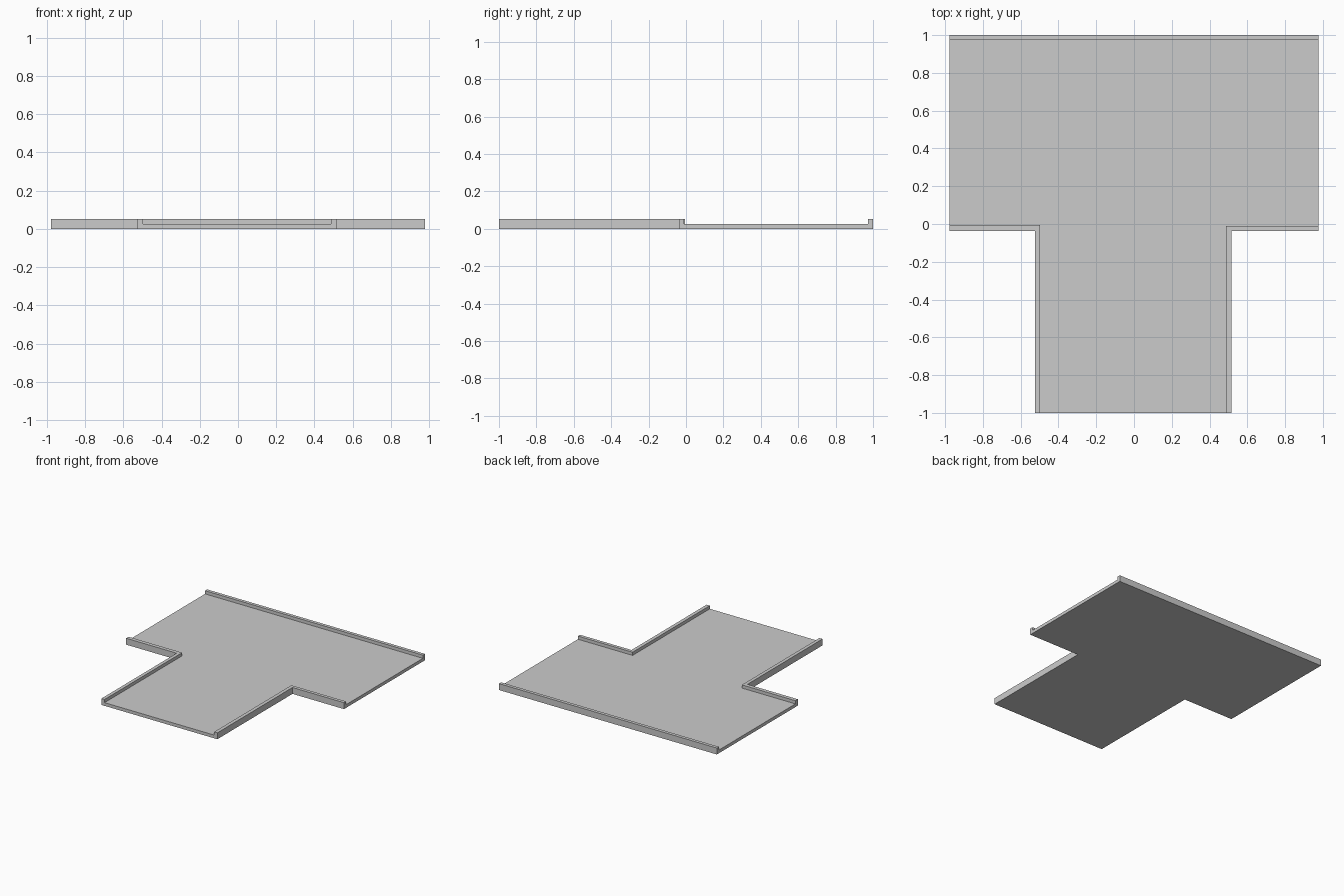
import bpy
import bmesh

cube = bpy.data.objects.get("Cube")
if cube:
    bpy.data.objects.remove(cube, do_unlink=True)

# One plain grey for the whole tile
grey = bpy.data.materials.new("stone_grey")
grey.use_nodes = True
colour = (0.6, 0.6, 0.6, 1)
grey.diffuse_color = colour
grey.node_tree.nodes["Principled BSDF"].inputs["Base Color"].default_value = colour


def t_prism(name, bar_x, back, stem, shoulders, front, bottom, top):
    """T-shaped outline extruded upward; stem and shoulders give (right, left) values."""
    outline = [(-bar_x, back), (-bar_x, shoulders[0]), (stem[0], shoulders[0]),
               (stem[0], front), (stem[1], front), (stem[1], shoulders[1]),
               (bar_x, shoulders[1]), (bar_x, back)]
    bm = bmesh.new()
    base = bm.faces.new([bm.verts.new((x, y, bottom)) for x, y in outline])
    raised = bmesh.ops.extrude_face_region(bm, geom=[base])["geom"]
    verts = [v for v in raised if isinstance(v, bmesh.types.BMVert)]
    bmesh.ops.translate(bm, verts=verts, vec=(0, 0, top - bottom))
    bmesh.ops.recalc_face_normals(bm, faces=bm.faces)
    mesh = bpy.data.meshes.new(name)
    bm.to_mesh(mesh)
    bm.free()
    mesh.materials.append(grey)
    obj = bpy.data.objects.new(name, mesh)
    bpy.context.collection.objects.link(obj)
    return obj


# Full-height tile, then a channel that runs out through the three open ends
tile = t_prism("junction_tile", 0.977, 1.0, (-0.525, 0.515), (-0.037, -0.037), -1.0, 0, 0.052)
channel = t_prism("channel_cutter", 1.2, 0.973, (-0.497, 0.486), (-0.006, -0.01), -1.2, 0.026, 0.2)
channel.hide_render = True

# Cut the channel, leaving the floor and the raised kerbs
cut = tile.modifiers.new("channel", "BOOLEAN")
cut.operation = "DIFFERENCE"
cut.solver = "EXACT"
cut.object = channel
bpy.context.view_layer.objects.active = tile
tile.select_set(True)
bpy.ops.object.modifier_apply(modifier=cut.name)
bpy.data.objects.remove(channel, do_unlink=True)
